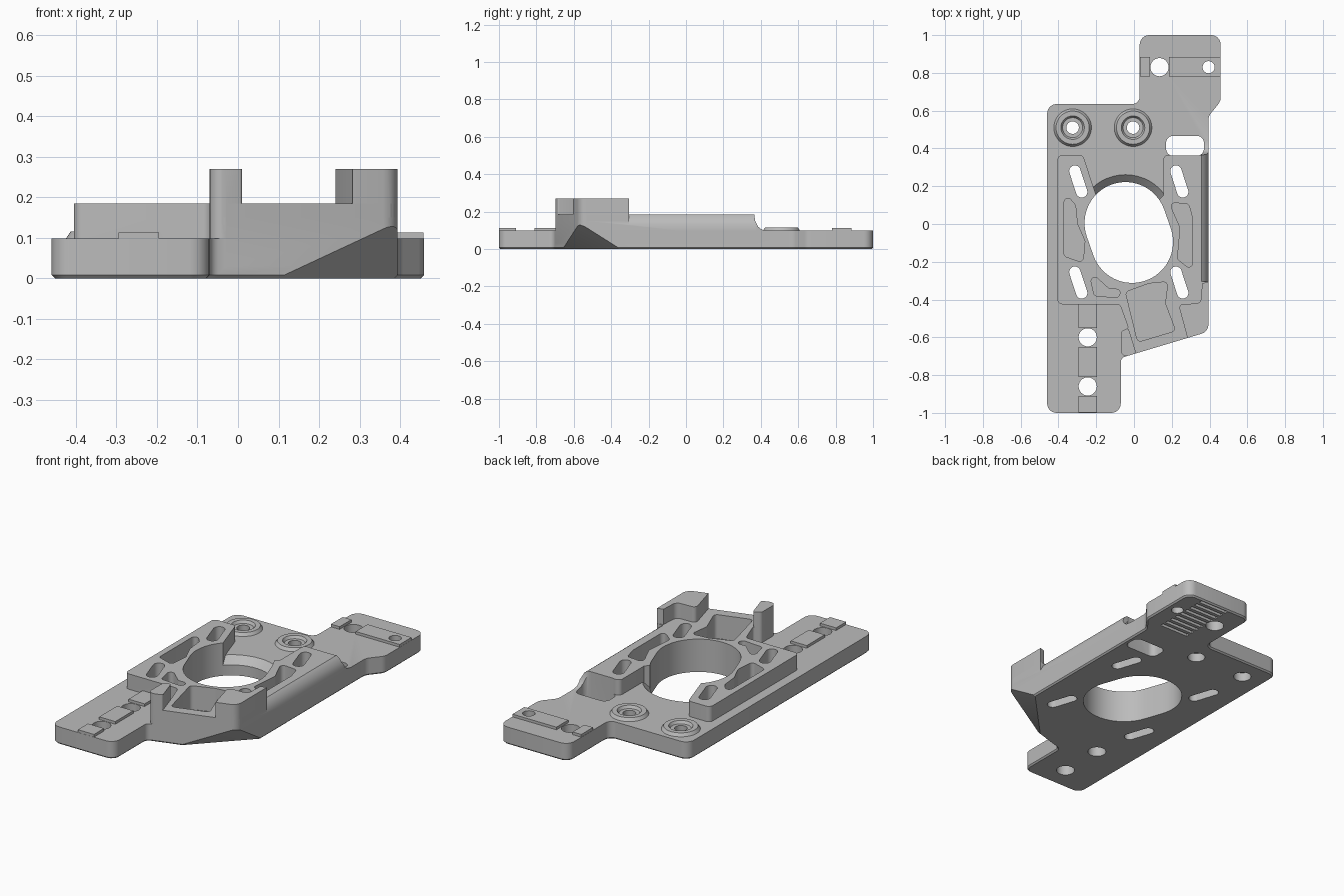
import bpy, bmesh, math
from mathutils import Vector, Matrix

if "Cube" in bpy.data.objects:
    bpy.data.objects.remove(bpy.data.objects["Cube"], do_unlink=True)

grey = bpy.data.materials.new("satin_grey")
grey.use_nodes = True
grey.diffuse_color = (0.5, 0.5, 0.5, 1)
grey.node_tree.nodes["Principled BSDF"].inputs["Base Color"].default_value = (0.5, 0.5, 0.5, 1)


def finish(name, bm):
    bmesh.ops.recalc_face_normals(bm, faces=bm.faces)
    mesh = bpy.data.meshes.new(name)
    bm.to_mesh(mesh)
    bm.free()
    mesh.materials.append(grey)
    obj = bpy.data.objects.new(name, mesh)
    bpy.context.collection.objects.link(obj)
    return obj


def rounded(points, radius, steps=6):
    """Replace polygon corners by arcs; a third value on a point overrides the radius."""
    out = []
    for i, pt in enumerate(points):
        p = Vector(pt[:2])
        r = pt[2] if len(pt) > 2 else radius
        if r == 0:
            out.append(p)
            continue
        u = (Vector(points[i - 1][:2]) - p).normalized()
        v = (Vector(points[(i + 1) % len(points)][:2]) - p).normalized()
        half = u.angle(v) / 2
        centre = p + (u + v).normalized() * r / math.sin(half)
        a = (p + u * r / math.tan(half) - centre).normalized()
        b = (p + v * r / math.tan(half) - centre).normalized()
        sweep = math.pi - 2 * half
        for k in range(steps + 1):
            t = k / steps
            d = (a * math.sin((1 - t) * sweep) + b * math.sin(t * sweep)) / math.sin(sweep)
            out.append(centre + d * r)
    return out


def prism(name, points, lo, hi, radius=0, axis="z", chamfer=0):
    place = {"z": lambda p, h: (p[0], p[1], h), "y": lambda p, h: (p[0], h, p[1]),
             "x": lambda p, h: (h, p[0], p[1])}[axis]
    bm = bmesh.new()
    outline = rounded(points, radius)
    low, high = ([bm.verts.new(place(p, h)) for p in outline] for h in (lo, hi))
    base = bm.faces.new(low)
    bm.faces.new(high)
    for i in range(len(low)):
        bm.faces.new((low[i - 1], low[i], high[i], high[i - 1]))
    bmesh.ops.recalc_face_normals(bm, faces=bm.faces)
    if chamfer:
        bmesh.ops.bevel(bm, geom=list(base.edges), offset=chamfer, segments=1, affect="EDGES")
    return finish(name, bm)


def box(name, x0, x1, y0, y1, z0, z1, radius=0):
    return prism(name, [(x0, y0), (x1, y0), (x1, y1), (x0, y1)], z0, z1, radius)


def cone(name, x, y, r0, r1, z0, z1):
    bm = bmesh.new()
    bmesh.ops.create_cone(bm, cap_ends=True, segments=48, radius1=r0, radius2=r1, depth=z1 - z0,
                          matrix=Matrix.Translation((x, y, (z0 + z1) / 2)))
    return finish(name, bm)


def slot(name, a, b, r, z0, z1, steps=24):
    """Upright solid with a stadium outline running from a to b."""
    a, b = Vector(a), Vector(b)
    side = math.atan2(b.y - a.y, b.x - a.x) + math.pi / 2
    pts = []
    for centre, start in ((a, side), (b, side + math.pi)):
        for k in range(steps + 1):
            ang = start + math.pi * k / steps
            pts.append(centre + Vector((math.cos(ang), math.sin(ang))) * r)
    return prism(name, pts, z0, z1)


def combine(target, tool, operation="DIFFERENCE"):
    tool.hide_render = True
    mod = target.modifiers.new("combine", "BOOLEAN")
    mod.object, mod.operation, mod.solver = tool, operation, "EXACT"
    bpy.context.view_layer.objects.active = target
    bpy.ops.object.modifier_apply(modifier=mod.name)
    bpy.data.objects.remove(tool, do_unlink=True)


SIDE = 0.394


def front(x, radius):
    """Point on the slanted front edge, with its corner radius."""
    return (x, -0.57 + (x - SIDE) * 0.3, radius)


# Base plate with offset front and back tabs
body = prism("mounting_plate", [
    (-0.46, -1), (-0.07, -1), front(-0.07, 0.03), front(SIDE, 0.05), (SIDE, 0.57, 0.06),
    (0.459, 0.65, 0.06), (0.459, 1), (0.03, 1), (0.03, 0.635, 0.04), (-0.46, 0.635)],
    0, 0.098, 0.05, chamfer=0.008)
combine(body, cone("bore_chamfer", -0.045, 0.005, 0.17, 0.258, 0.012, 0.1))

# Holes through the tabs and collar seats, with wider seats beneath the collars
for x, y, r in ((-0.245, -0.86, 0.048), (-0.245, -0.6, 0.048), (0.135, 0.83, 0.048), (0.395, 0.83, 0.032)):
    combine(body, cone("tab_hole", x, y, r, r, -0.1, 0.2))
for x in (-0.325, -0.005):
    combine(body, cone("collar_seat", x, 0.51, 0.046, 0.046, -0.1, 0.05))

# Raised block around the bore, with two arms reaching back
combine(body, prism("raised_block", [
    (-0.405, 0.365), (-0.27, 0.365), (-0.2, 0.15, 0), (0, 0, 0), (0.155, 0.15, 0), (0.155, 0.365),
    (SIDE, 0.365, 0), front(SIDE, 0.05), front(-0.07, 0.03), (-0.07, -0.57, 0.02),
    (-0.03, -0.55, 0.01), (-0.075, -0.425), (-0.405, -0.425)], 0.03, 0.184, 0.025), "UNION")
combine(body, prism("arm_fillet", [(0.35, 0.05), (0.35, 0.184), (0.365, 0.184), (0.37, 0.15),
                                   (0.385, 0.12), (0.405, 0.104), (0.44, 0.098), (0.44, 0.05)],
                    0.3, SIDE, axis="x"), "UNION")

# Locating posts at the front corners
combine(body, prism("small_post", [
    front(-0.07, 0.03), front(0.012, 0.008), (-0.03, -0.55, 0.01), (-0.07, -0.57, 0.02)],
    0.15, 0.27), "UNION")
combine(body, prism("corner_post", [
    front(0.283, 0), front(SIDE, 0.05), (SIDE, -0.305, 0), (0.36, -0.315, 0),
    (0.355, -0.42, 0.03), (0.235, -0.425, 0.02)], 0.15, 0.27), "UNION")

# Raised rails on the tabs, broken around the holes
for x0, x1, y0, y1 in ((-0.295, -0.195, -0.999, -0.91), (-0.295, -0.195, -0.81, -0.65),
                       (-0.295, -0.195, -0.55, -0.415), (0.031, 0.085, 0.78, 0.885)):
    combine(body, box("rail", x0, x1, y0, y1, 0.06, 0.113), "UNION")
long_rail = box("long_rail", 0.185, 0.458, 0.78, 0.885, 0.06, 0.113)
combine(long_rail, cone("rail_hole", 0.395, 0.83, 0.032, 0.032, -0.1, 0.2))
combine(body, long_rail, "UNION")

# Screw collars
for x in (-0.325, -0.005):
    combine(body, cone("collar", x, 0.51, 0.105, 0.088, 0.09, 0.115), "UNION")
    combine(body, cone("collar_recess", x, 0.51, 0.053, 0.064, 0.1, 0.118))
    combine(body, cone("collar_hole", x, 0.51, 0.033, 0.033, -0.1, 0.2))

# Main bore, slanted slots and cable opening
combine(body, slot("bore", (-0.045, 0.005), (-0.01, -0.095), 0.217, -0.1, 0.4))
for x in (-0.295, 0.24):
    for y in (0.225, -0.31):
        combine(body, slot("slanted_slot", (x - 0.018, y + 0.055), (x + 0.018, y - 0.055), 0.03, -0.1, 0.4))
combine(body, box("cable_opening", 0.17, 0.37, 0.362, 0.466, -0.1, 0.4, 0.035))

# Blind lightening pockets
pockets = [
    [(-0.37, 0.17), (-0.31, 0.1), (-0.3, 0), (-0.26, -0.09), (-0.27, -0.205), (-0.37, -0.17)],
    [(0.185, 0.115), (0.29, 0.105), (0.31, 0.03), (0.31, -0.25), (0.23, -0.185), (0.245, -0.02)],
    [(-0.24, -0.245), (-0.13, -0.345), (-0.06, -0.345), (-0.085, -0.39), (-0.21, -0.38)],
    [(-0.045, -0.36), (0.08, -0.315), (0.18, -0.305), (0.165, -0.42), (0.22, -0.565), (0.02, -0.625)]]
for pts in pockets:
    combine(body, prism("pocket", pts, 0.05, 0.4, 0.02))

# Softened upper edge along the side
combine(body, prism("edge_cutter", [(0.354, 0.186), (0.375, 0.17), (0.395, 0.13), (0.6, 0.13),
                                    (0.6, 0.3), (0.354, 0.3)], -0.305, 0.45, axis="y"))

# Slanted cut under the front corner
along = Vector((0.26, 0.27, 0)).normalized()
normal = Vector((0.0324, -0.0312, -0.0494)).normalized()
frame = Matrix((along, normal.cross(along), normal)).transposed().to_4x4()
bm = bmesh.new()
bmesh.ops.create_cube(bm, size=1, matrix=Matrix.Translation(Vector((0.255, -0.495, 0)) + normal * 0.15)
                      @ frame @ Matrix.Diagonal((0.8, 0.6, 0.3, 1)))
combine(body, finish("corner_cutter", bm))

# Grip grooves beneath the back tab
for i in range(9):
    y = 0.66 + i * 0.04
    combine(body, box("groove", 0.18, 0.36, y - 0.01, y + 0.01, -0.05, 0.02))

bpy.ops.object.select_all(action="DESELECT")
body.select_set(True)
bpy.context.view_layer.objects.active = body
bpy.ops.object.shade_smooth_by_angle(angle=math.radians(30))
